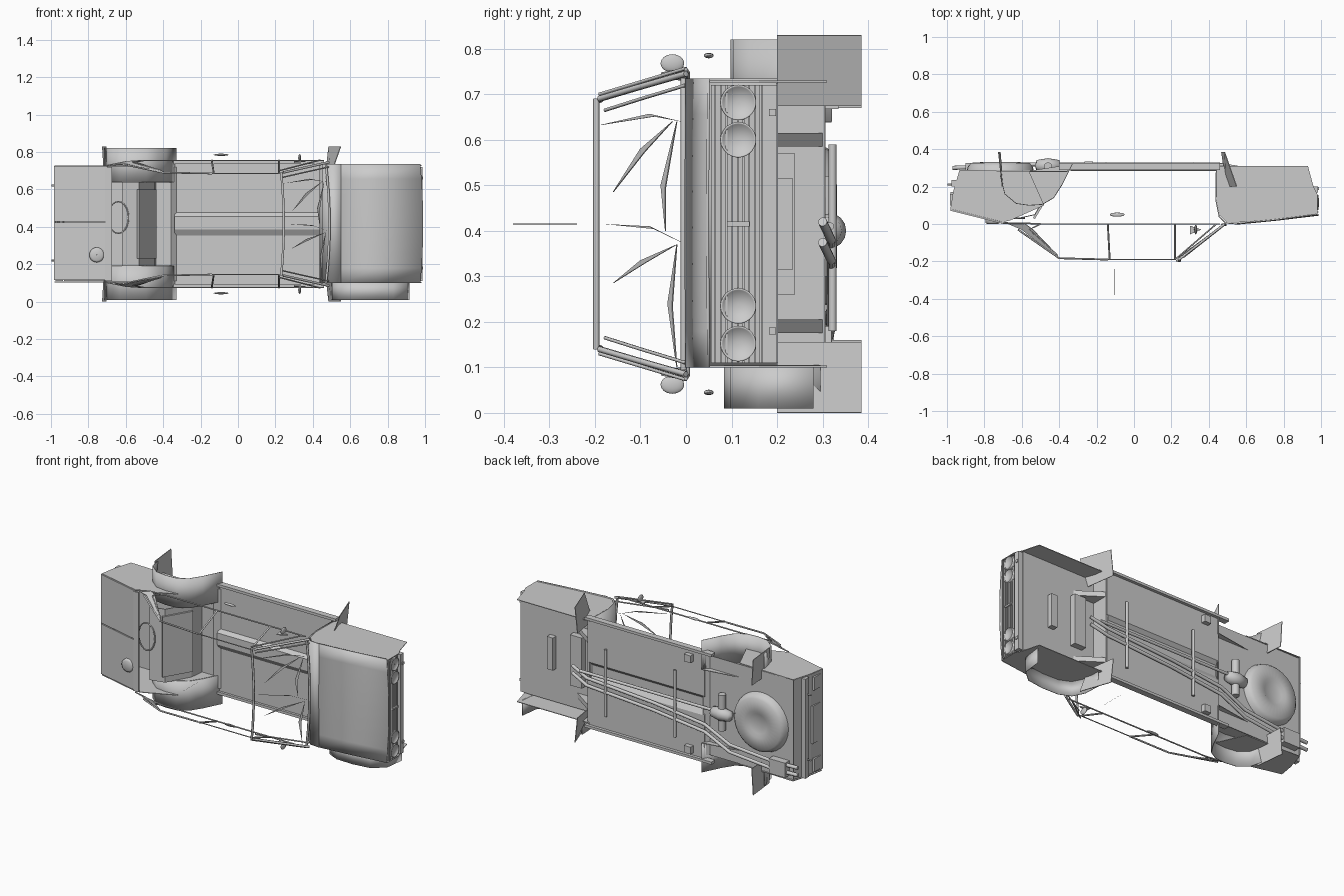
import bpy, bmesh, math
from mathutils import Vector

if "Cube" in bpy.data.objects:
    bpy.data.objects.remove(bpy.data.objects["Cube"])

ZC = 0.415                       # mid plane of the car, which lies with roof towards -y
def mz(z): return 2 * ZC - z

def make(name, verts, faces, smooth=False):
    me = bpy.data.meshes.new(name)
    me.from_pydata([tuple(v) for v in verts], [], faces)
    ob = bpy.data.objects.new(name, me)
    bpy.context.collection.objects.link(ob)
    bm = bmesh.new(); bm.from_mesh(me)
    bmesh.ops.recalc_face_normals(bm, faces=bm.faces)
    bm.to_mesh(me); bm.free()
    if smooth:
        for p in me.polygons: p.use_smooth = True
    return ob

def box(name, x0, x1, y0, y1, z0, z1):
    v = [(x, y, z) for x in (x0, x1) for y in (y0, y1) for z in (z0, z1)]
    return make(name, v, [(0,1,3,2),(4,6,7,5),(0,4,5,1),(2,3,7,6),(0,2,6,4),(1,5,7,3)])

def thicken(ob, t):
    m = ob.modifiers.new("thickness", 'SOLIDIFY'); m.thickness = t; m.offset = 0
    return ob

def sheet(name, prof, z0, z1, t=0.005, smooth=False):
    """x,y profile swept across the width"""
    n = len(prof)
    v = [(x, y, z0) for x, y in prof] + [(x, y, z1) for x, y in prof]
    return thicken(make(name, v, [(i, i+1, n+i+1, n+i) for i in range(n-1)], smooth), t)

def plate(name, pts, t=0.004):
    return thicken(make(name, pts, [tuple(range(len(pts)))]), t)

def side_plate(name, prof, z, t=0.004):
    return plate(name, [(x, y, z) for x, y in prof], t)

def tube(name, pts, r, res=2, closed=False):
    cu = bpy.data.curves.new(name, 'CURVE'); cu.dimensions = '3D'
    s = cu.splines.new('POLY'); s.points.add(len(pts) - 1)
    for p, c in zip(s.points, pts): p.co = (*c, 1)
    s.use_cyclic_u = closed
    cu.bevel_depth = r; cu.bevel_resolution = res; cu.use_fill_caps = True
    ob = bpy.data.objects.new(name, cu)
    bpy.context.collection.objects.link(ob)
    me = bpy.data.meshes.new_from_object(ob)
    bpy.data.objects.remove(ob)
    ob = bpy.data.objects.new(name, me)
    bpy.context.collection.objects.link(ob)
    return ob

def lathe(name, prof, centre, axis, n=28):
    """(radius, height) profile turned round an axis"""
    q = Vector((0, 0, 1)).rotation_difference(Vector(axis))
    v = [Vector(centre) + q @ Vector((r*math.cos(a), r*math.sin(a), h))
         for r, h in prof for a in (2*math.pi*i/n for i in range(n))]
    f = [(j*n+i, j*n+(i+1) % n, (j+1)*n+(i+1) % n, (j+1)*n+i)
         for j in range(len(prof)-1) for i in range(n)]
    return make(name, v, f, True)

def blob(name, c, s):
    prof = [(max(math.sin(a), .01), -math.cos(a)) for a in (math.pi*i/8 for i in range(9))]
    ob = lathe(name, prof, (0, 0, 0), (0, 0, 1), 16)
    ob.location, ob.scale = c, s
    return ob

# bonnet, bowed at the leading edge
N = 8
zs = [0.10 + 0.635*i/N for i in range(N+1)]
bow = [0.015*(1-((z-ZC)/0.315)**2) for z in zs]
rows = [(0.55, 0.002, 0), (0.75, 0.022, .3), (0.975, 0.05, 1)]
v = [(x + b*k, y - b*.15, z) for x, y, k in rows for z, b in zip(zs, bow)]
thicken(make("bonnet", v, [(j*(N+1)+i, j*(N+1)+i+1, (j+1)*(N+1)+i+1, (j+1)*(N+1)+i)
        for j in range(2) for i in range(N)], True), 0.006)

# cowl and bulkhead swept across the front of the cabin
sheet("cowl", [(0.55, 0.0), (0.49, 0.005), (0.455, 0.04), (0.437, 0.13), (0.44, 0.30)],
      0.10, 0.735, 0.005, True)

# front wings, wheel flaps
wing = [(0.44, 0.31), (0.435, 0.13), (0.455, 0.05), (0.50, 0.005), (0.75, 0.022),
        (0.98, 0.052), (0.98, 0.16), (0.96, 0.20), (0.93, 0.31)]
for s in (0, 1):
    m = (lambda z: z) if s else mz
    side_plate("front_wing", wing, m(0.728))
    plate("front_wheel_flap", [(.495, .2, m(.675)), (.55, .2, m(.83)), (.485, .385, m(.83)), (.468, .385, m(.675))])
# single remaining front wheel arch
arch = [(0.50, .295), (0.505, .19), (0.54, .12), (0.61, .088), (0.72, .085), (0.83, .10), (0.90, .16), (0.915, .28)]
sheet("front_wheel_arch", arch, 0.01, 0.105, 0.004, True)

# front end: grille, slats, lights, bumper
def nose(y): return 0.985 - max(0, y-.06)*.12
sheet("grille_back", [(nose(.055)-.01, .055), (nose(.17)-.01, .17)], 0.11, 0.72)
for i in range(9):
    y = .064 + i*.0125
    box("grille_slat", nose(y)-.01, nose(y)+.002, y-.002, y+.002, 0.11, 0.72)
for z in (0.682, 0.60, 0.235, 0.152):
    lathe("headlight", [(0.039, -.025), (0.039, .006), (0.035, .006), (0.034, .003), (.001, .003)],
          (nose(.115)+.002, .115, z), (1, 0, 0))
box("grille_plate", .98, .99, .09, .14, .41, .42)
box("front_bumper", .955, .985, .168, .20, .11, .72)
for z in (.18, .66):
    box("tow_bracket", .98, .99, .182, .198, z-.008, z+.008)

# engine bay tray with slot cover and crossmember
sheet("engine_undertray", [(.955, .2), (.45, .2)], .11, .725)
box("tray_cover", .74, .78, .2, .235, .315, .515)
box("engine_crossmember", .54, .62, .2, .24, .26, .57)
box("bulkhead_lip", .44, .455, .2, .305, .11, .725)
for z in (.19, .60):                               # triangular braces behind the tray
    plate("tray_brace", [(.455, .2, z), (.60, .2, z), (.455, .30, z)], .03)

# floor pan with tunnel and sills
fl = [(.08, .305), (.355, .305), (.385, .286), (.455, .286), (.475, .305), (.75, .305)]
v = [(x, y, z) for x in (-.34, .45) for z, y in fl]
thicken(make("floor_pan", v, [(i, i+1, 7+i, 6+i) for i in range(5)]), .004)
for z in (.085, .745):
    box("sill", -.40, .46, .288, .325, z-.008, z+.008)
sheet("boot_floor", [(-.33, .305), (-.36, .28), (-.93, .28)], .11, .72)

# rear seat back, with a hoop on the shelf
sheet("rear_bulkhead", [(-.62, .03), (-.53, .05), (-.45, .19), (-.44, .28)], .19, .64)
plate("rear_seat_back", [(-.535, .03, .23), (-.535, .03, .60), (-.44, .19, .60), (-.44, .19, .23)], .012)
tube("shelf_hoop", [(-.64+.055*math.cos(a), .03, .45+.085*math.sin(a)) for a in
     (i*math.pi/10 for i in range(20))], .004, 1, True)

# boot lid in two halves, rear panel, lights, bumper
for z0, z1 in ((.115, .422), (.428, .725)):
    sheet("boot_lid", [(-.98, .075), (-.70, .005)], z0, z1, .008)
box("parcel_shelf", -.71, -.675, .0, .01, .11, .72)
sheet("rear_panel", [(-.98, .075), (-.965, .17), (-.93, .29)], .115, .725)
box("rear_bumper", -.975, -.935, .20, .235, .11, .72)
box("rear_recess", -.98, -.965, .10, .17, .30, .53)
lathe("fuel_cap", [(.04, -.01), (.04, .008), (.03, .014), (.001, .014)], (-.755, .015, .25), (0, -1, 0), 20)
for z in (.22, .62):
    tube("rear_hook", [(-.95, .212, z), (-.998, .212, z)], .005)
for z in (.165, .665):
    box("tail_light", -.983, -.965, .10, .16, z-.04, z+.04)

# rear quarters, wheel wells, handles, mirrors, side windows
quarter = [(-.93, .29), (-.965, .17), (-.98, .08), (-.70, .01), (-.66, .02), (-.48, .10), (-.56, .28)]
well = [(-.715, .26), (-.69, .16), (-.63, .11), (-.56, .10), (-.49, .105),
        (-.43, .14), (-.385, .21), (-.33, .32)]
for s in (0, 1):
    m = (lambda z: z) if s else mz
    side_plate("rear_quarter", quarter, m(.725))
    sheet("rear_wheel_well", well, m(.64), m(.82), .004, True)
    side_plate("well_inner", well, m(.64))
    plate("rear_wheel_flap", [(-.70, .2, m(.67)), (-.705, .2, m(.83)), (-.725, .385, m(.83)), (-.715, .385, m(.67))])
    blob("door_handle", (-.09, .05, m(.785)), (.04, .011, .006))
    blob("mirror", (.33, -.03, m(.768)), (.008, .026, .02))
    plate("mirror_base", [(.30, -.01, m(.75)), (.30, -.055, m(.745)), (.36, -.03, m(.75))], .006)
    tube("belt_line", [(-.7, .005, m(.728)), (-.6, .005, m(.748)), (-.5, 0, m(.755)), (.46, 0, m(.755))], .004, 1)
    tube("roof_rail", [(-.62, -.03, m(.735)), (-.40, -.183, m(.69)), (-.14, -.19, m(.685))], .005, 1)
    tube("roof_gutter", [(-.14, -.19, m(.685)), (.22, -.19, m(.685))], .003, 1)
    for a, b in ((-.14, -.13), (.22, .22)):
        tube("door_pillar", [(a, 0, m(.755)), (b, -.19, m(.687))], .005, 1)
    for w, o, r in ((0, 0, .007), (.025, .012, .004)):      # outer and inner screen frame
        tube("windscreen_pillar", [(.485, 0, m(.745-w)), (.35, -.105+o/2, m(.715-w)), (.24, -.19+o, m(.69-w))], r, 1)
    tube("quarter_light_frame", [(.44, 0, m(.757)), (.22, -.19, m(.70))], .004, 1)
    plate("rear_pillar", [(-.67, 0, m(.73)), (-.60, -.03, m(.735)), (-.40, -.185, m(.69)),
                          (-.41, -.165, m(.70)), (-.54, -.03, m(.745)), (-.58, 0, m(.75))], .005)
    tube("rear_door_frame", [(-.5, 0, m(.755)), (-.56, -.03, m(.745)), (-.41, -.165, m(.70))], .004, 1)

# windscreen surround and broken-glass slivers
def ws(y, z): return (.475 + y*1.27 + .02*(1-((z-ZC)/.33)**2), y, z)
for y, w, nm in ((-.197, .275, "windscreen_header"), (-.005, .32, "windscreen_sill")):
    tube(nm, [ws(y, ZC + w*k/4) for k in range(-4, 5)], .007, 1)
for p, q, r in (((-.01, .64), (-.08, .657), (-.19, .632)), ((-.03, .64), (-.10, .58), (-.16, .485)),
                ((-.045, .40), (-.055, .50), (-.02, .64)), ((-.01, .375), (-.08, .41), (-.18, .415)),
                ((-.02, .37), (-.10, .335), (-.16, .285)), ((-.02, .10), (-.04, .24), (-.02, .37))):
    plate("glass_sliver", [ws(*p), ws(q[0], q[1]), ws(*r), ws(q[0]+.01, q[1]-.006)], .003)
tube("aerial", [(-.105, -.24, ZC), (-.105, -.38, ZC)], .0006, 0)

# underside: spare wheel tub, axle, exhaust, cross bars, jacking blocks
lathe("spare_wheel_tub", [(.18, .0), (.172, .025), (.155, .042), (.08, .047), (.06, .036), (.001, .036)],
      (-.715, .285, .41), (0, 1, 0), 32)
lathe("differential", [(.001, -.07), (.03, -.06), (.04, 0), (.03, .06), (.001, .07)], (-.46, .312, .40), (1, 0, 0), 16)
tube("axle_tube", [(-.46, .308, .30), (-.46, .308, .52)], .022, 3)
tube("drive_shaft", [(-.40, .316, .41), (.50, .316, .41)], .009, 3)
for d in (0, .045):
    tube("exhaust_pipe", [(.56, .30, .42-d), (.45, .319, .38-d), (.0, .319, .35-d), (-.35, .319, .31-d),
         (-.52, .319, .23-d), (-.82, .31, .20-d)], .01, 3)
    tube("tail_pipe", [(-.85, .305, .20-d), (-.97, .30, .20-d)], .011, 3)
box("silencer", -.90, -.79, .28, .325, .13, .22)
for x in (.32, -.15):
    tube("cross_bar", [(x, .322, .18), (x, .322, .59)], .009, 2)
for z in (.13, .69):
    box("jacking_block", -.265, -.22, .305, .335, z-.022, z+.022)
